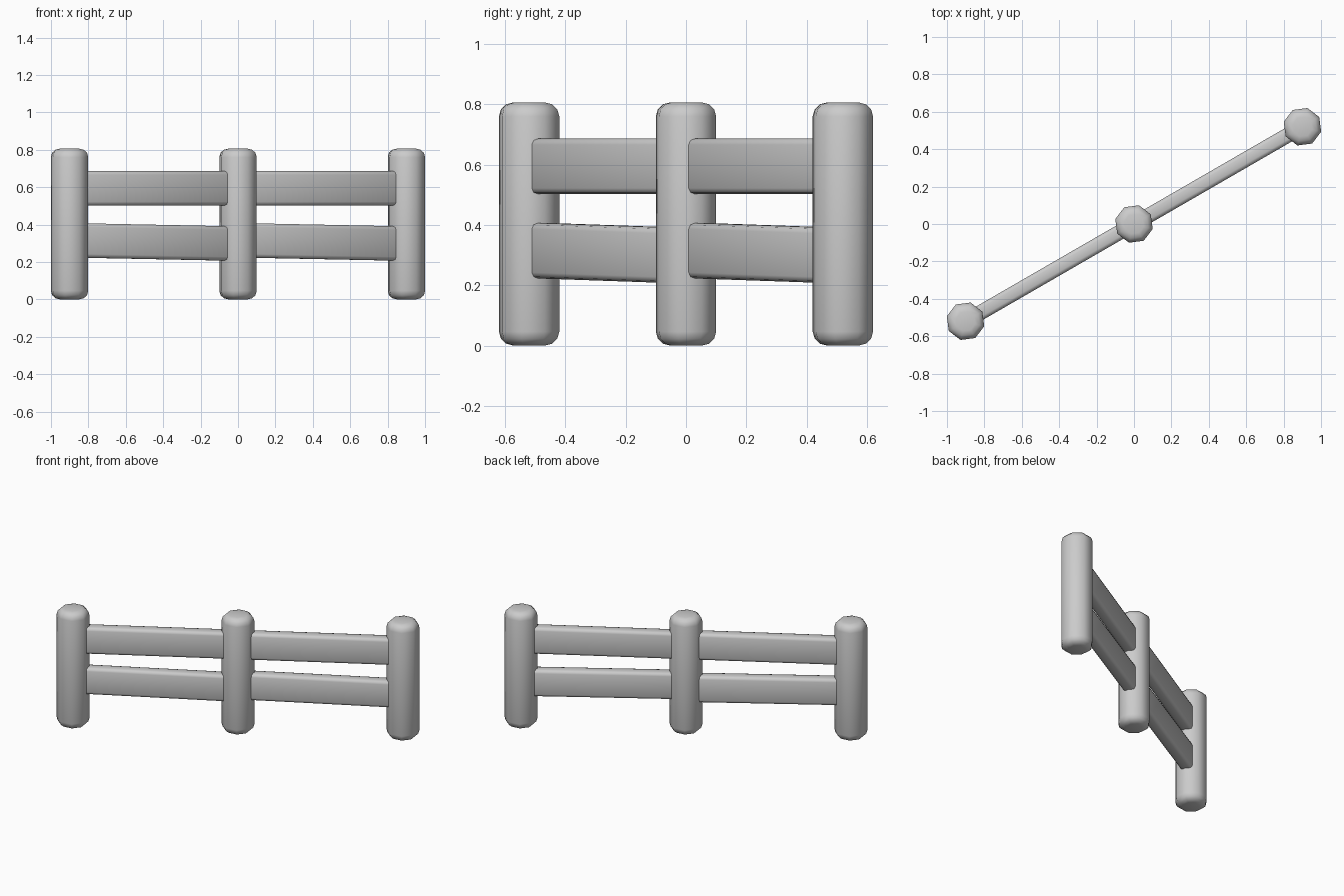
import bpy, bmesh
from math import radians, cos, sin
from mathutils import Matrix

if "Cube" in bpy.data.objects:
    bpy.data.objects.remove(bpy.data.objects["Cube"])

YAW = radians(30)      # fence line runs diagonally
SPACING = 1.04         # distance between posts along the fence
HEIGHT = 0.806
RADIUS = 0.1035


def finish(bm, name, matrix):
    mesh = bpy.data.meshes.new(name)
    bmesh.ops.transform(bm, matrix=matrix, verts=bm.verts)
    bm.to_mesh(mesh)
    bm.free()
    for p in mesh.polygons:
        p.use_smooth = True
    obj = bpy.data.objects.new(name, mesh)
    bpy.context.collection.objects.link(obj)
    return obj


def along(d, z):
    return Matrix.Translation((d * cos(YAW), d * sin(YAW), z)) @ Matrix.Rotation(YAW, 4, 'Z')


# Eight-sided post with rounded ends, one corner pointing along the fence
def post(name, d):
    bm = bmesh.new()
    bmesh.ops.create_cone(bm, cap_ends=True, segments=8, radius1=RADIUS,
                          radius2=RADIUS, depth=HEIGHT)
    caps = [e for e in bm.edges if abs(e.verts[0].co.z - e.verts[1].co.z) < 1e-4]
    bmesh.ops.bevel(bm, geom=caps, offset=0.046, segments=3, profile=0.5,
                    affect='EDGES')
    finish(bm, name, along(d, HEIGHT / 2))


# Flat rail with rounded edges, ends buried in the posts
def rail(name, d, z, tilt):
    bm = bmesh.new()
    bmesh.ops.create_cube(bm, size=1)
    bmesh.ops.scale(bm, vec=(1.0, 0.08, 0.184), verts=bm.verts)
    bmesh.ops.bevel(bm, geom=bm.edges[:], offset=0.02, segments=2, profile=0.5,
                    affect='EDGES')
    finish(bm, name, along(d, z) @ Matrix.Rotation(radians(tilt), 4, 'Y'))


for name, k in (("left_post", -1), ("middle_post", 0), ("right_post", 1)):
    post(name, k * SPACING)

for side, k in (("left", -0.5), ("right", 0.5)):
    rail(side + "_upper_rail", k * SPACING, 0.594, 0)
    rail(side + "_lower_rail", k * SPACING, 0.307, 1.0)
